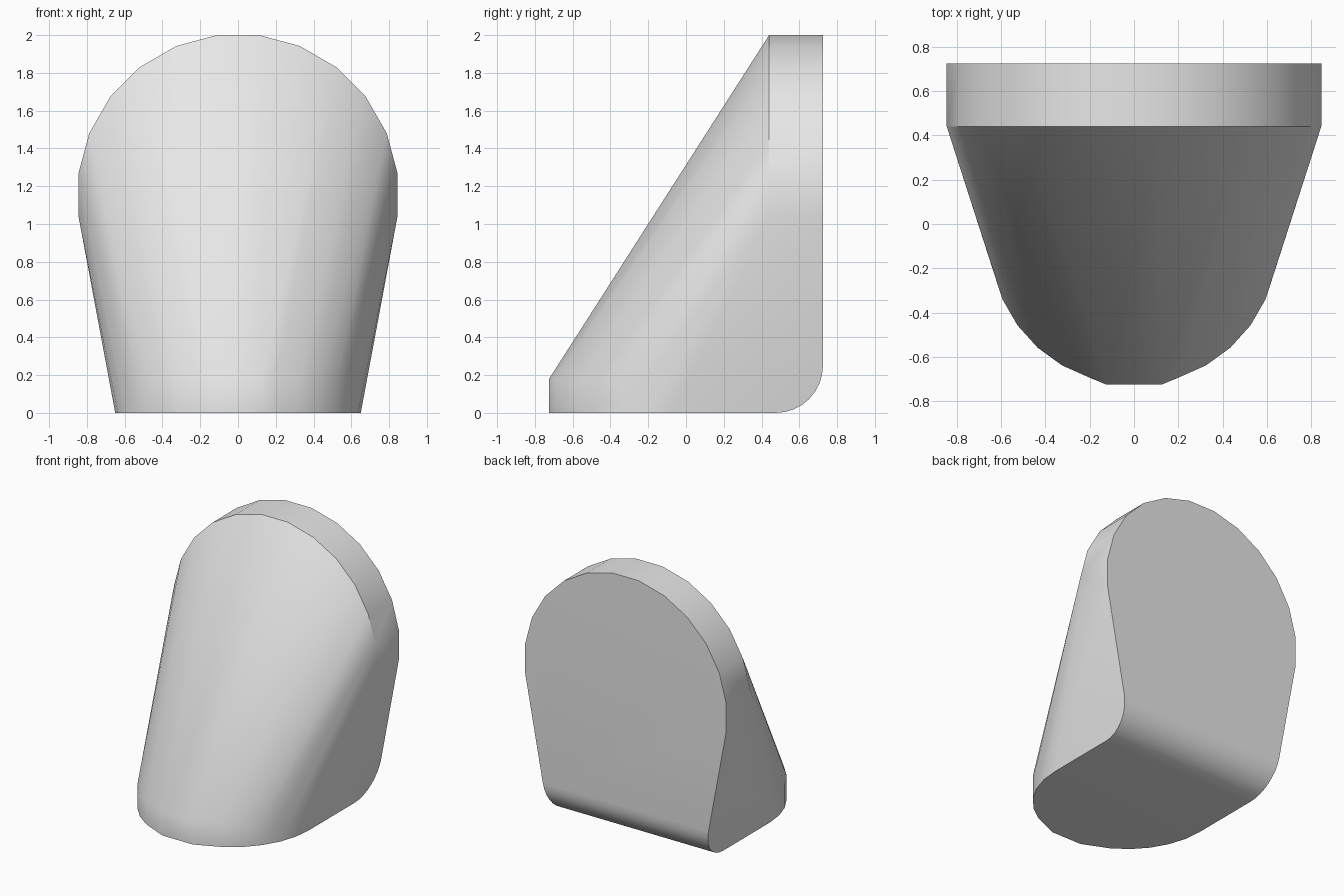
import bpy
import bmesh
from math import sin, cos, tan, pi, radians

cube = bpy.data.objects.get("Cube")
if cube:
    bpy.data.objects.remove(cube, do_unlink=True)

# Main dimensions
FRONT, BACK, DISC_FRONT = -0.725, 0.725, 0.44
BASE_R, BASE_Y, LIP = 0.65, -0.075, 0.18
DISC_R, DISC_Z, SIDES = 0.845, 1.155, 24
FILLET = 0.25

# Light grey material
grey = bpy.data.materials.new("light grey")
grey.use_nodes = True
color = (0.8, 0.8, 0.8, 1.0)
grey.diffuse_color = color
grey.node_tree.nodes["Principled BSDF"].inputs["Base Color"].default_value = color

points = []

# Rounded front of the base, with a low upright lip
for angle in (11, 18, 30, 42, 54, 66, 78, 90):
    a = radians(angle)
    y = FRONT if angle == 11 else BASE_Y - BASE_R * cos(a)
    for side in (-1, 1):
        points.append((side * BASE_R * sin(a), y, 0))
        if angle < 80:
            points.append((side * BASE_R * sin(a), y, LIP))

# Rounded rear bottom edge, following the flare of the sides
disc_low = DISC_Z - DISC_R * tan(pi / SIDES)
flare = (DISC_R - BASE_R) / disc_low
for i in range(9):
    a = i / 8 * pi / 2
    z = FILLET * (1 - cos(a))
    for side in (-1, 1):
        points.append((side * (BASE_R + flare * z), BACK - FILLET + FILLET * sin(a), z))

# Upright round back plate with flats at the top and sides
corner_r = DISC_R / cos(pi / SIDES)
for i in range(SIDES):
    a = (i + 0.5) * 2 * pi / SIDES
    for y in (DISC_FRONT, BACK):
        points.append((corner_r * cos(a), y, DISC_Z + corner_r * sin(a)))

# Stretch one skin over the base and the back plate
bm = bmesh.new()
for p in points:
    bm.verts.new(p)
hull = bmesh.ops.convex_hull(bm, input=bm.verts[:])
loose = [v for v in bm.verts if not v.link_faces]
bmesh.ops.delete(bm, geom=loose, context="VERTS")
bmesh.ops.dissolve_limit(bm, angle_limit=radians(0.5), verts=bm.verts[:], edges=bm.edges[:])
bmesh.ops.recalc_face_normals(bm, faces=bm.faces[:])

mesh = bpy.data.meshes.new("wedge_body")
bm.to_mesh(mesh)
bm.free()
mesh.materials.append(grey)
body = bpy.data.objects.new("wedge_body", mesh)
bpy.context.collection.objects.link(body)

# Smooth the curved walls, keep the rims crisp
bpy.ops.object.select_all(action="DESELECT")
body.select_set(True)
bpy.context.view_layer.objects.active = body
bpy.ops.object.shade_smooth_by_angle(angle=radians(30))
